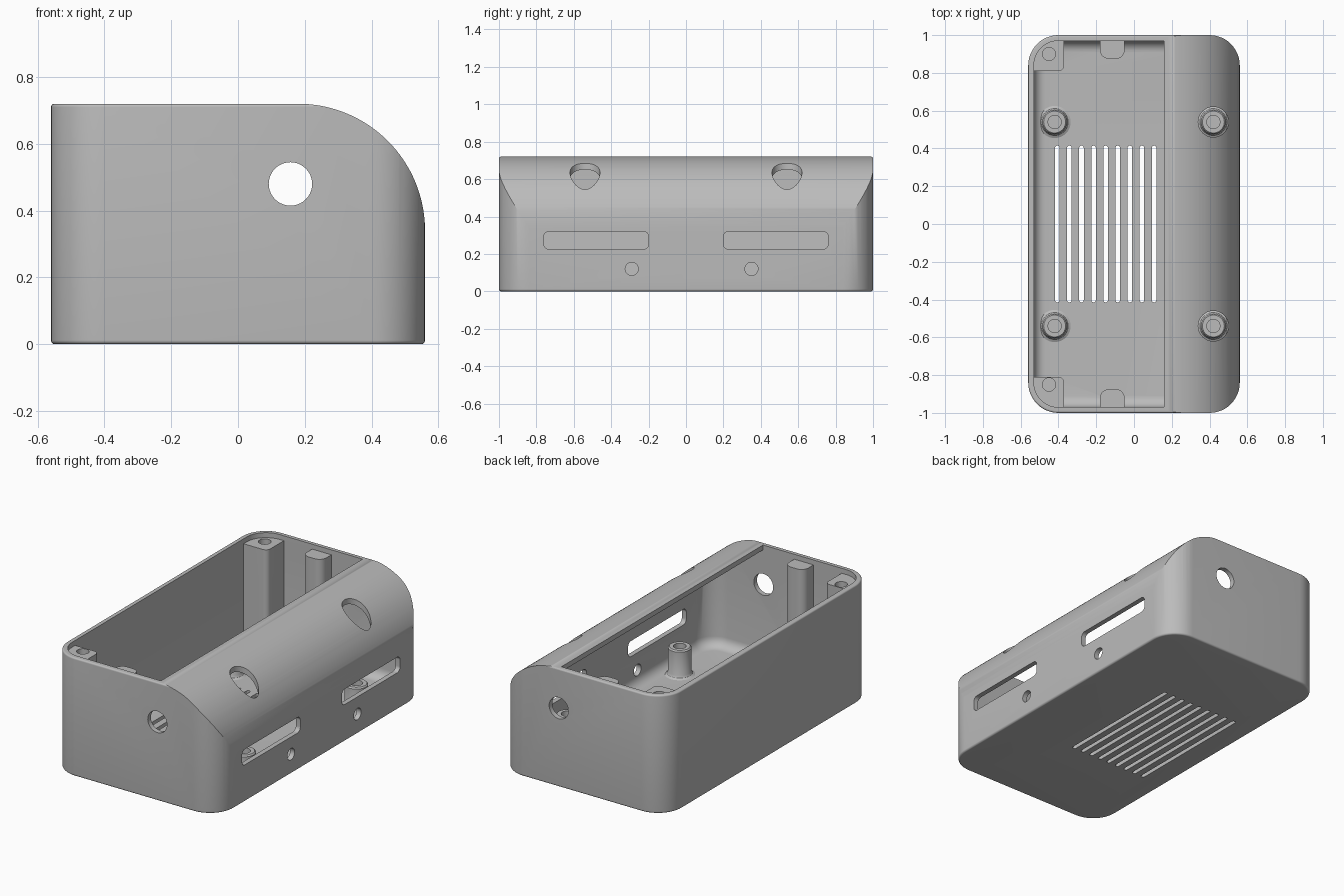
import bpy, bmesh, math
from mathutils import Matrix

cube = bpy.data.objects.get("Cube")
if cube:
    bpy.data.objects.remove(cube, do_unlink=True)

grey = bpy.data.materials.new("light grey plastic")
grey.use_nodes = True
COLOUR = (0.5, 0.5, 0.5, 1)
grey.diffuse_color = COLOUR
grey.node_tree.nodes["Principled BSDF"].inputs["Base Color"].default_value = COLOUR

L, W, H = 1.0, 0.56, 0.72      # half length, half width, height
T = 0.03                       # wall thickness
R = 0.38                       # radius of the curved roof


def make(name, bm):
    bmesh.ops.recalc_face_normals(bm, faces=bm.faces)
    mesh = bpy.data.meshes.new(name)
    bm.to_mesh(mesh)
    bm.free()
    mesh.materials.append(grey)
    ob = bpy.data.objects.new(name, mesh)
    bpy.context.collection.objects.link(ob)
    return ob


def outline(x0, x1, y0, y1, radii, steps=12):
    """Rounded rectangle; radii run from the upper right corner, anticlockwise."""
    pts = []
    corners = ((x1, y1, -1, -1), (x0, y1, 1, -1), (x0, y0, 1, 1), (x1, y0, -1, 1))
    for k, ((cx, cy, sx, sy), r) in enumerate(zip(corners, radii)):
        for i in range(steps + 1 if r else 1):
            a = math.pi / 2 * (k + i / steps)
            off = (math.cos(a), math.sin(a)) if r else (0, 0)
            pts.append((cx + r * (sx + off[0]), cy + r * (sy + off[1])))
    return pts


def loft(name, rings):
    """Closed solid through rings of equal point count, given as 3D points."""
    bm = bmesh.new()
    rows = [[bm.verts.new(p) for p in ring] for ring in rings]
    n = len(rows[0])
    for a, b in zip(rows, rows[1:]):
        for i in range(n):
            j = (i + 1) % n
            bm.faces.new((a[i], a[j], b[j], b[i]))
    bm.faces.new(rows[0][::-1])
    bm.faces.new(rows[-1])
    return make(name, bm)


def prism(name, pts, lo, hi, axis="z"):
    place = {"x": lambda p, h: (h, *p), "y": lambda p, h: (p[0], h, p[1]),
             "z": lambda p, h: (*p, h)}[axis]
    return loft(name, [[place(p, h) for p in pts] for h in (lo, hi)])


def circle(cx, cy, r, n=40):
    return [(cx + r * math.cos(math.tau * i / n), cy + r * math.sin(math.tau * i / n))
            for i in range(n)]


def rounded_block(name, inset, z0, z1, r, low, high, steps=6):
    """Rounded box with filleted bottom (low) and top (high) edges."""
    rings = []
    levels = []
    for f, end, sgn in ((low, z0, 1), (high, z1, -1)):
        arc = [(f * (1 - math.sin(a)), end + sgn * f * (1 - math.cos(a)))
               for a in (math.pi / 2 * i / steps for i in range(steps + 1))] if f else [(0, end)]
        levels += arc if sgn > 0 else arc[::-1]
    for d, z in levels:
        e = inset + d
        rings.append([(x, y, z) for x, y in
                      outline(e - W, W - e, e - L, L - e, [r - d] * 4)])
    return loft(name, rings)


def roof_profile(inset, bottom):
    """Side section with a quarter-round upper right edge."""
    e = inset
    wide = 1 if not inset else W - e
    pts = [(-1, bottom), (W - e, bottom)]
    for i in range(33):
        a = math.pi / 2 * i / 32
        pts.append((W - R + (R - e) * math.cos(a), H - R + (R - e) * math.sin(a)))
    return pts + [(-1, H - e)]


def boolean(target, tool, op="DIFFERENCE"):
    mod = target.modifiers.new("cut", "BOOLEAN")
    mod.operation, mod.object, mod.solver = op, tool, "EXACT"
    bpy.context.view_layer.objects.active = target
    bpy.ops.object.modifier_apply(modifier=mod.name)
    bpy.data.objects.remove(tool, do_unlink=True)


# Outer shell with the curved roof
case = rounded_block("case", 0, 0, H, 0.16, 0.012, 0.01)
boolean(case, prism("roof_form", roof_profile(0, -1), -2, 2, "y"), "INTERSECT")

# Cavity, following the outer form
cavity = rounded_block("cavity", T, T, H + 0.2, 0.13, 0.06, 0)
boolean(cavity, prism("inner_form", roof_profile(T, -1), -2, 2, "y"), "INTERSECT")
boolean(case, cavity)

# Open lid area
boolean(case, prism("lid_opening", outline(T - W, 0.16, T - L, L - T, (0, 0.13, 0.13, 0)),
                    H - 0.1, H + 0.1))

# Corner screw posts and rounded support ribs, joined to the walls
for s in (1, -1):
    lo, hi = sorted((s * 0.81, s * 0.98))
    radii = (0, 0.14, 0, 0.03) if s > 0 else (0.03, 0, 0.14, 0)
    post = prism("corner_post", outline(-0.54, -0.37, lo, hi, radii), 0.02, 0.69)
    boolean(post, prism("post_hole", circle(-0.45, 0.9 if s > 0 else -0.85, 0.035), 0.4, 1))
    boolean(case, post, "UNION")
    lo, hi = sorted((s * 0.875, s * 0.98))
    radii = (0, 0, 0.045, 0.045) if s > 0 else (0.045, 0.045, 0, 0)
    boolean(case, prism("rib", outline(-0.18, -0.05, lo, hi, radii), 0.02, 0.69), "UNION")

# Roof access holes above the right-hand standoffs
for y in (-0.54, 0.54):
    boolean(case, prism("access_hole", circle(0.42, y, 0.08), 0.4, 1))

# Cable hole through both ends
boolean(case, prism("cable_hole", circle(0.157, 0.48, 0.065), -2, 2, "y"))

# Port slots and indicator holes in the right wall
for s in (1, -1):
    lo, hi = sorted((s * 0.2, s * 0.76))
    boolean(case, prism("port_slot", outline(lo, hi, 0.225, 0.32, [0.028] * 4), 0.49, 1, "x"))
for y in (-0.29, 0.35):
    boolean(case, prism("indicator_hole", circle(y, 0.12, 0.035), 0.46, 1, "x"))

# Vent slots in the floor
for i in range(9):
    x = -0.406 + i * 0.064
    boolean(case, prism("vent", outline(x - 0.012, x + 0.012, -0.415, 0.415,
                                        [0.0119] * 4, 5), -0.1, 0.1))

# Board standoffs, each a turned tube with a blind bore and flared foot
section = [(0.085, 0.025), (0.085, 0.03), (0.072, 0.037), (0.065, 0.05), (0.065, 0.192),
           (0.058, 0.2), (0.035, 0.2), (0.035, 0.06)]
for x in (-0.42, 0.42):
    for y in (-0.54, 0.54):
        loft("standoff", [[(px + x, py + y, z) for px, py in circle(0, 0, r)]
                          for r, z in section])

# Smooth shading with sharp creases
for ob in bpy.context.scene.objects:
    ob.select_set(ob.type == "MESH")
bpy.context.view_layer.objects.active = case
bpy.ops.object.shade_smooth_by_angle(angle=math.radians(30))
